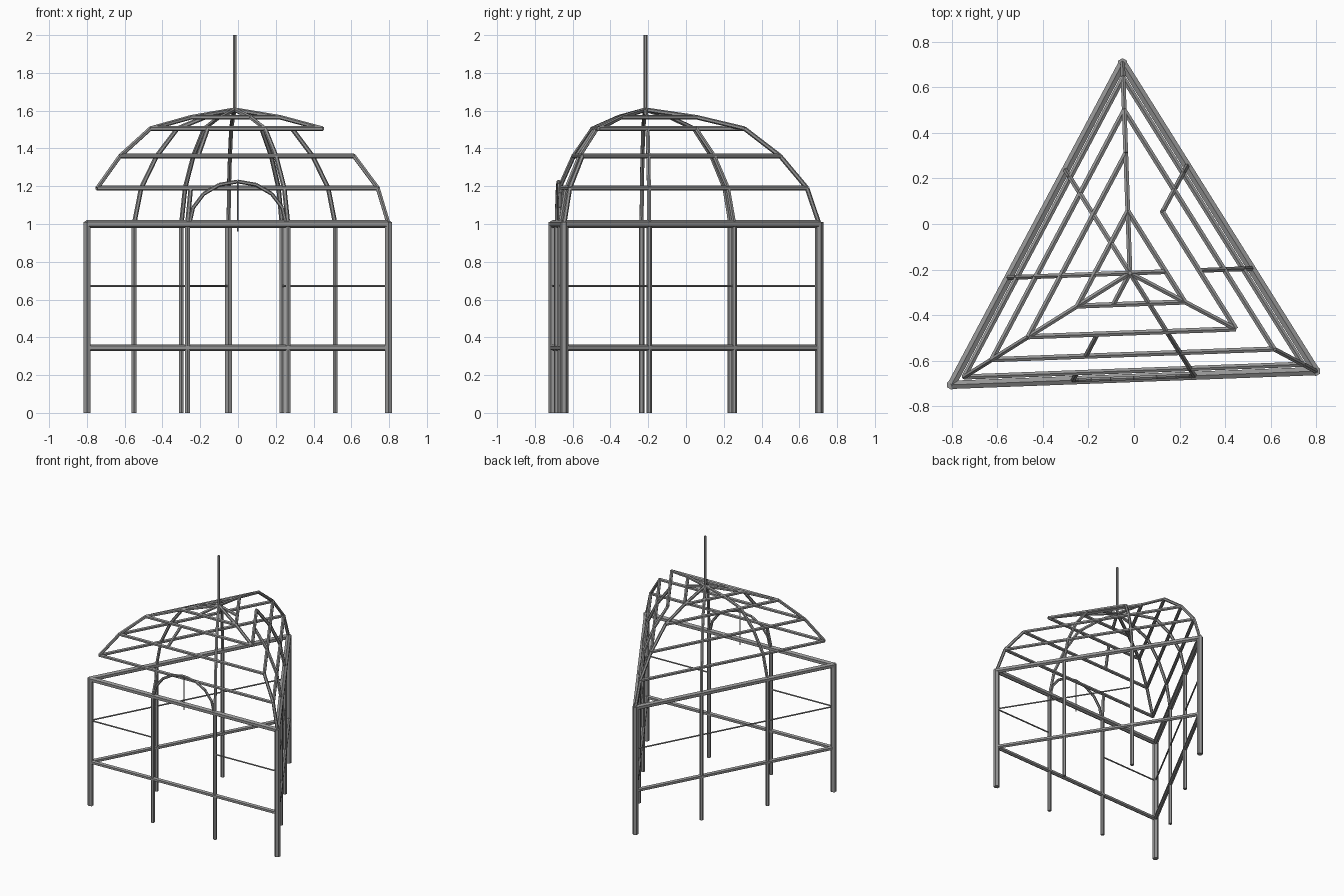
import bpy, bmesh, math
from mathutils import Vector

cube = bpy.data.objects.get("Cube")
if cube:
    bpy.data.objects.remove(cube)

grey = bpy.data.materials.new("steel_grey")
grey.use_nodes = True
colour = (0.3, 0.3, 0.3, 1)
grey.diffuse_color = colour
grey.node_tree.nodes["Principled BSDF"].inputs["Base Color"].default_value = colour


def bars(name, segments, width, sides=6):
    """One object made of straight prism bars between pairs of points."""
    bm = bmesh.new()
    for a, b in segments:
        axis = b - a
        turn = axis.to_track_quat('Z', 'Y').to_matrix().to_4x4()
        turn.translation = (a + b) / 2
        bmesh.ops.create_cone(bm, cap_ends=True, segments=sides, radius1=width / 2,
                              radius2=width / 2, depth=axis.length, matrix=turn)
    mesh = bpy.data.meshes.new(name)
    bm.to_mesh(mesh)
    bm.free()
    mesh.materials.append(grey)
    obj = bpy.data.objects.new(name, mesh)
    bpy.context.collection.objects.link(obj)
    return obj


def at(p, z):
    return Vector((p.x, p.y, z))


# Triangular plan: corners, centre, and posts at thirds of each side
A, B, C = Vector((-0.8, -0.705)), Vector((0.797, -0.645)), Vector((-0.05, 0.705))
corners = [A, B, C]
centre = (A + B + C) / 3
sides = {"front": (A, B), "right": (B, C), "left": (C, A)}
thirds = {}
for side, (p, q) in sides.items():
    thirds[side + "_first"] = p.lerp(q, 1 / 3)
    thirds[side + "_second"] = p.lerp(q, 2 / 3)

# Dome levels as (share of plan radius, height)
levels = [(1, 1.0), (0.93, 1.19), (0.775, 1.36), (0.57, 1.505), (0.295, 1.565), (0, 1.605)]


def dome(p, i):
    share, z = levels[i]
    return at(centre.lerp(p, share), z)


# Posts
for name, p in zip(("front_left", "front_right", "back"), corners):
    bars(name + "_corner_post", [(at(p, 0), at(p, 1.01))], 0.044)
for name, p in thirds.items():
    bars(name + "_post", [(at(p, 0), at(p, 1.0))], 0.029)

# Horizontal beams and dome rings
for side, (p, q) in sides.items():
    bars(side + "_top_beam", [(at(p, 1.0), at(q, 1.0))], 0.042)
    bars(side + "_mid_beam", [(at(p, 0.345), at(q, 0.345))], 0.033)
    for i in range(1, 5):
        a, b = dome(p, i), dome(q, i)
        if side == "right" and i == 3:
            b = a.lerp(b, 2 / 3)          # open bay
        bars(f"{side}_dome_ring_{i}", [(a, b)], 0.026)

# Thin rails, leaving the doorway and one bay open
rails = {"front_first": (A, thirds["front_first"]),
         "front_second": (thirds["front_second"], B),
         "right": (B, thirds["right_second"]),
         "left": (C, A)}
for name, (p, q) in rails.items():
    bars(name + "_rail", [(at(p, 0.672), at(q, 0.672))], 0.012)

# Curved ribs; the sets list the open segments
ribs = dict(thirds, corner_a=A, corner_b=B, corner_c=C)
gaps = {"corner_a": {0}, "corner_b": {2}, "front_first": {1, 3},
        "right_first": {3}, "right_second": {3, 4}}
for name, p in ribs.items():
    run = [(dome(p, i), dome(p, i + 1)) for i in range(5) if i not in gaps.get(name, ())]
    bars(name + "_rib", run, 0.024)

# Door arch with a hanging rod
p, q = thirds["front_first"], thirds["front_second"]
arc = []
for i in range(9):
    t = math.pi * i / 8
    arc.append(at(p.lerp(q, 0.5 - 0.48 * math.cos(t)), 1 + 0.225 * math.sin(t)))
bars("door_arch", list(zip(arc, arc[1:])), 0.02)
middle = p.lerp(q, 0.5)
bars("arch_hanging_rod", [(at(middle, 0.96), at(middle, 1.225))], 0.01)

# Finial pole
bars("finial_pole", [(at(centre, 1.595), at(centre, 2.0))], 0.02)
